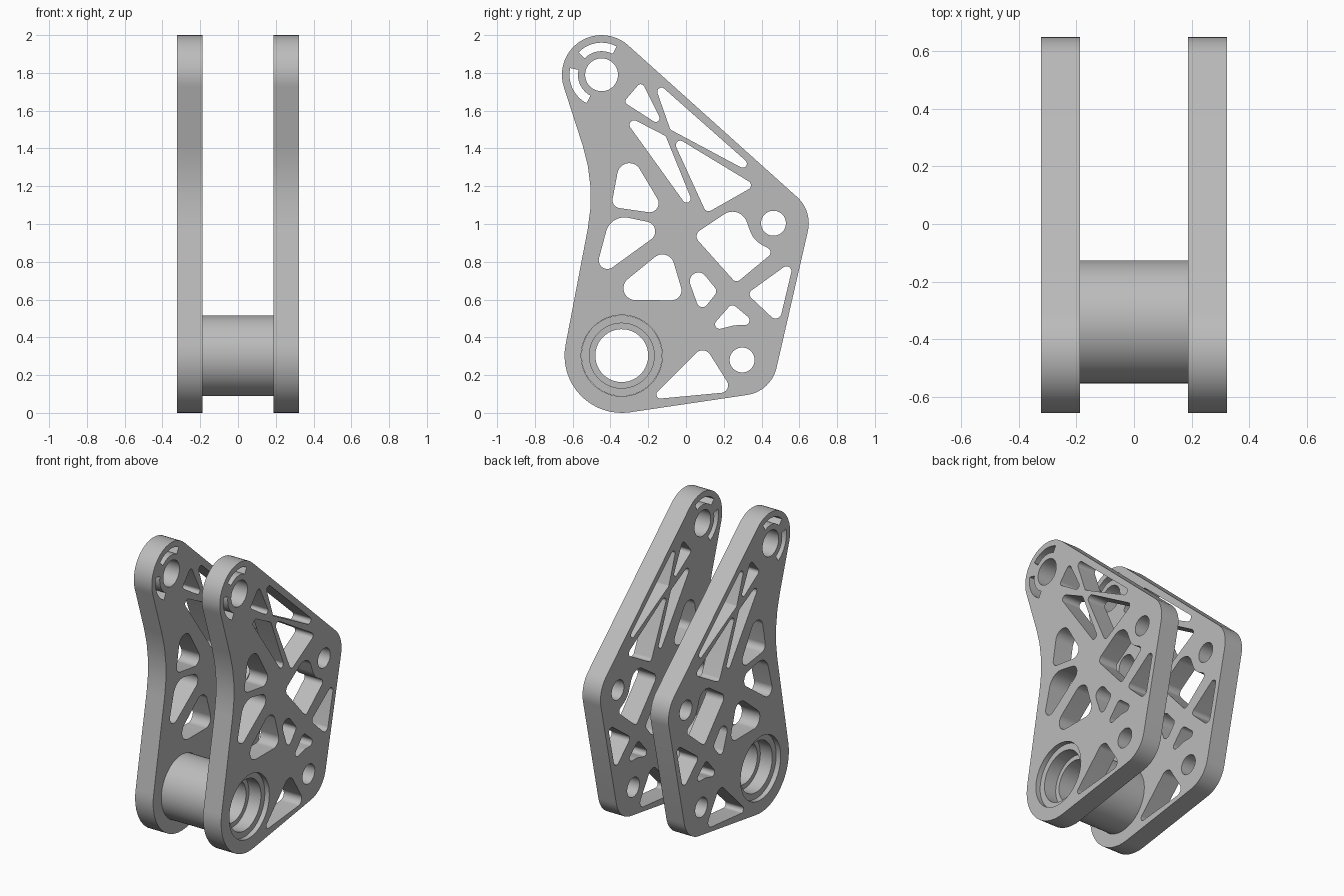
import bpy, bmesh
from math import atan2, acos, cos, sin, pi, tau, radians, hypot

cube = bpy.data.objects.get("Cube")
if cube:
    bpy.data.objects.remove(cube, do_unlink=True)

metal = bpy.data.materials.new("grey_metal")
metal.use_nodes = True
metal.diffuse_color = (0.5, 0.5, 0.5, 1)
metal.node_tree.nodes["Principled BSDF"].inputs["Base Color"].default_value = (0.5, 0.5, 0.5, 1)


def arc(y, z, r, start, sweep, step=radians(7)):
    """Points along an arc, both ends included."""
    n = max(1, round(abs(sweep) / step))
    return [(y + r * cos(start + sweep * i / n), z + r * sin(start + sweep * i / n))
            for i in range(n + 1)]


def circle(y, z, r):
    return arc(y, z, r, 0, tau)[:-1]


def belt(*circles):
    """Counter-clockwise loop of arcs joined by tangents; a negative radius bends inwards."""
    count = len(circles)
    normals = []
    for i, (y1, z1, r1) in enumerate(circles):
        y2, z2, r2 = circles[(i + 1) % count]
        ratio = (r1 - r2) / hypot(y2 - y1, z2 - z1)
        normals.append(atan2(z2 - z1, y2 - y1) - acos(max(-1, min(1, ratio))))
    points = []
    for i, (y, z, r) in enumerate(circles):
        sweep = (normals[i] - normals[i - 1]) % tau
        if r < 0:
            sweep -= tau
        # On an inward bend the signed radius flips the point to the near side
        points += arc(y, z, r, normals[i - 1], sweep)
    return points


def slot(y, z, inner, outer, start, end):
    """Curved slot with square ends."""
    a, s = radians(start), radians(end - start)
    return arc(y, z, outer, a, s) + arc(y, z, inner, a + s, -s)


def finish(name, bm):
    bmesh.ops.remove_doubles(bm, verts=bm.verts, dist=0.0001)
    bmesh.ops.recalc_face_normals(bm, faces=bm.faces)
    mesh = bpy.data.meshes.new(name)
    bm.to_mesh(mesh)
    bm.free()
    mesh.materials.append(metal)
    obj = bpy.data.objects.new(name, mesh)
    bpy.context.collection.objects.link(obj)
    bpy.ops.object.select_all(action="DESELECT")
    obj.select_set(True)
    bpy.context.view_layer.objects.active = obj
    bpy.ops.object.shade_smooth_by_angle(angle=radians(30))
    return obj


# Plate outline
BORE = (-0.34, 0.303)
LOWER = (0.297, 0.28)
SIDE = (0.463, 1.004)
PIVOT = (-0.447, 1.79)
outline = belt((*BORE, 0.303), (*LOWER, 0.187), (*SIDE, 0.187), (*PIVOT, 0.21),
               (-1.394, 1.143, -0.89))

# Round holes and curved slots
holes = [circle(*BORE, 0.215), circle(*LOWER, 0.066), circle(*SIDE, 0.066),
         circle(*PIVOT, 0.087),
         slot(*PIVOT, 0.125, 0.17, 62, 136), slot(*PIVOT, 0.125, 0.17, 168, 242)]

# Slim truss windows near the top
holes.append(belt((-0.3, 1.65, 0.02), (-0.16, 1.56, 0.02), (-0.24, 1.72, 0.02)))
holes.append(belt((-0.13, 1.7, 0.022), (-0.065, 1.515, 0.022), (0.3, 1.32, 0.022)))
holes.append(belt((-0.275, 1.525, 0.024), (0.003, 1.135, 0.022), (-0.125, 1.45, 0.022)))
holes.append(belt((-0.03, 1.417, 0.024), (0.12, 1.094, 0.026), (0.32, 1.205, 0.024)))

# Soft windows along the waist
holes.append(belt((-0.3, 1.258, 0.064), (-0.347, 1.126, 0.042), (-0.193, 1.11, 0.048)))
holes.append(belt((-0.326, 0.935, 0.1), (-0.416, 0.808, 0.046), (-0.215, 0.961, 0.052)))
holes.append(belt((-0.125, 0.776, 0.063), (-0.268, 0.66, 0.063), (-0.077, 0.649, 0.053)))

# Large window that curves around the side hole
holes.append(belt((0.093, 0.935, 0.037), (0.268, 0.723, 0.026), (0.421, 0.85, 0.026),
                  (*SIDE, -0.13), (0.246, 0.985, 0.08)))

# Small windows in the lower corner
holes.append(belt((0.066, 0.697, 0.046), (0.087, 0.59, 0.03), (0.13, 0.644, 0.03)))
holes.append(belt((0.246, 0.543, 0.026), (0.178, 0.469, 0.024), (0.267, 0.39, -0.074),
                  (0.31, 0.49, 0.026)))
holes.append(belt((0.532, 0.75, 0.026), (0.363, 0.628, 0.026), (0.474, 0.532, 0.032)))
holes.append(belt((0.087, 0.283, 0.048), (-0.135, 0.098, 0.022), (0.183, 0.146, 0.04)))


# Side plates: filled flat curve given thickness
def plate(name, x):
    curve = bpy.data.curves.new(name + "_profile", "CURVE")
    curve.dimensions = "2D"
    curve.fill_mode = "BOTH"
    curve.extrude = 0.0675
    for loop in [outline] + holes:
        spline = curve.splines.new("POLY")
        spline.points.add(len(loop) - 1)
        for point, (y, z) in zip(spline.points, loop):
            point.co = (y, z, 0, 1)
        spline.use_cyclic_u = True
    helper = bpy.data.objects.new(name + "_profile", curve)
    bpy.context.collection.objects.link(helper)
    bpy.context.view_layer.update()
    flat = bpy.data.meshes.new_from_object(
        helper.evaluated_get(bpy.context.evaluated_depsgraph_get()))
    bm = bmesh.new()
    bm.from_mesh(flat)
    bpy.data.objects.remove(helper)
    bpy.data.meshes.remove(flat)
    for v in bm.verts:
        y, z, depth = v.co
        v.co = (x + depth, y, z)
    finish(name, bm)


plate("left_plate", 0.2555)
plate("right_plate", -0.2555)

# Spacer tube with stepped bore, turned around the x axis
half = [(0.29, 0.214), (0.29, 0.172), (0.2, 0.172), (0.2, 0.14)]
section = half + [(-x, r) for x, r in reversed(half)]
bm = bmesh.new()
rings = [[bm.verts.new((x, y, z)) for y, z in circle(*BORE, r)] for x, r in section]
for i, ring in enumerate(rings):
    prev = rings[i - 1]
    for j in range(len(ring)):
        bm.faces.new((prev[j - 1], prev[j], ring[j], ring[j - 1]))
finish("spacer_tube", bm)
